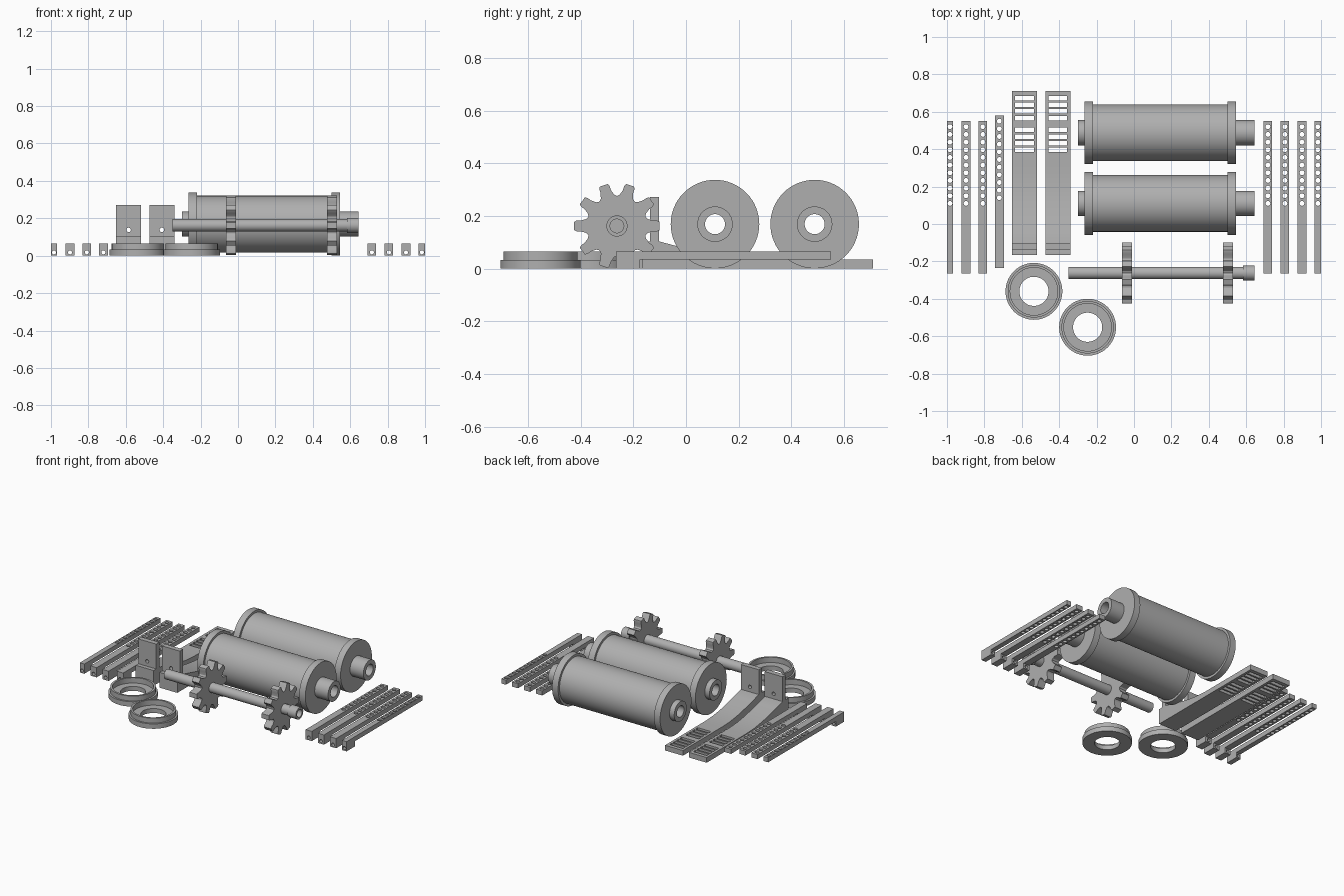
import bpy, bmesh, math
from mathutils import Matrix, Vector

if "Cube" in bpy.data.objects:
    bpy.data.objects.remove(bpy.data.objects["Cube"])

grey = bpy.data.materials.new("light_grey")
grey.diffuse_color = (0.43, 0.43, 0.43, 1)
grey.use_nodes = True
grey.node_tree.nodes["Principled BSDF"].inputs["Base Color"].default_value = grey.diffuse_color

FLAT = Matrix.Identity(3)                               # outline lies in XY
UPRIGHT = Matrix(((1, 0, 0), (0, 0, -1), (0, 1, 0)))    # outline lies in XZ
SIDE = Matrix(((0, 0, 1), (1, 0, 0), (0, 1, 0)))        # outline lies in YZ


def finish(name, bm, frame, loc):
    """Place the mesh, clean it and shade it."""
    bmesh.ops.remove_doubles(bm, verts=bm.verts, dist=1e-5)
    bmesh.ops.transform(bm, matrix=Matrix.Translation(loc) @ frame.to_4x4(), verts=bm.verts)
    bmesh.ops.recalc_face_normals(bm, faces=bm.faces)
    me = bpy.data.meshes.new(name)
    bm.to_mesh(me)
    bm.free()
    me.materials.append(grey)
    ob = bpy.data.objects.new(name, me)
    bpy.context.collection.objects.link(ob)
    bpy.ops.object.select_all(action='DESELECT')
    ob.select_set(True)
    bpy.context.view_layer.objects.active = ob
    bpy.ops.object.shade_smooth_by_angle(angle=math.radians(30))
    return ob


def plate(name, loops, depth, frame, loc):
    """Extrude an outline; further loops become through holes."""
    cu = bpy.data.curves.new(name + "_outline", 'CURVE')
    cu.dimensions = '2D'
    cu.fill_mode = 'BOTH'
    cu.extrude = depth / 2
    for loop in loops:
        sp = cu.splines.new('POLY')
        sp.points.add(len(loop) - 1)
        for p, (a, b) in zip(sp.points, loop):
            p.co = (a, b, 0, 1)
        sp.use_cyclic_u = True
    tmp = bpy.data.objects.new(name + "_outline", cu)
    bpy.context.collection.objects.link(tmp)
    dg = bpy.context.evaluated_depsgraph_get()
    me = bpy.data.meshes.new_from_object(tmp.evaluated_get(dg))
    bm = bmesh.new()
    bm.from_mesh(me)
    bpy.data.objects.remove(tmp)
    bpy.data.curves.remove(cu)
    bpy.data.meshes.remove(me)
    return finish(name, bm, frame, loc)


def lathe(name, profile, frame, loc, segs=64):
    """Spin a closed (radius, height) profile."""
    bm = bmesh.new()
    rings = [[bm.verts.new((r * math.cos(t), r * math.sin(t), h)) for r, h in profile]
             for t in (2 * math.pi * i / segs for i in range(segs))]
    n = len(profile)
    for i in range(segs):
        a, b = rings[i], rings[(i + 1) % segs]
        for j in range(n):
            k = (j + 1) % n
            if profile[j][0] > 0 or profile[k][0] > 0:
                bm.faces.new((a[j], b[j], b[k], a[k]))
    bmesh.ops.dissolve_degenerate(bm, dist=1e-6, edges=bm.edges)
    return finish(name, bm, frame, loc)


def rect(a0, a1, b0, b1):
    return [(a0, b0), (a1, b0), (a1, b1), (a0, b1)]


def circle(a, b, r, n=20):
    return [(a + r * math.cos(2 * math.pi * i / n), b + r * math.sin(2 * math.pi * i / n))
            for i in range(n)]


# Two hollow flanged rollers
roller = [(0.038, -0.30), (0.067, -0.30), (0.067, -0.265), (0.168, -0.265), (0.168, -0.22),
          (0.152, -0.22), (0.152, 0.50), (0.168, 0.50), (0.168, 0.545), (0.067, 0.545),
          (0.067, 0.645), (0.038, 0.645)]
for i, y in enumerate((0.11, 0.488)):
    lathe(f"roller_{i + 1}", roller, SIDE, (0, y, 0.169))

# Axle with a hollow end cap
axle = [(0, -0.35), (0.033, -0.35), (0.033, 0.583), (0.04, 0.583), (0.04, 0.645),
        (0.026, 0.645), (0.026, 0.60), (0, 0.60)]
lathe("axle", axle, SIDE, (0, -0.262, 0.162), 32)

# Two ten-tooth gears
TOOTH = [(-18, 0.114), (-13, 0.119), (-8.5, 0.138), (-7.5, 0.155), (-5.5, 0.163),
         (5.5, 0.163), (7.5, 0.155), (8.5, 0.138), (13, 0.119)]
gear = []
for k in range(10):
    for deg, r in TOOTH:
        t = math.radians(36 * k + deg)
        gear.append((r * math.cos(t), r * math.sin(t)))
for i, x in enumerate((-0.038, 0.502)):
    plate(f"gear_{i + 1}", [gear], 0.054, SIDE, (x, -0.262, 0.162))

# Two stepped collars
collar = [(0.078, 0), (0.152, 0), (0.152, 0.033), (0.14, 0.033), (0.14, 0.066),
          (0.127, 0.066), (0.127, 0.03), (0.078, 0.03)]
for i, (x, y) in enumerate(((-0.535, -0.36), (-0.248, -0.552))):
    lathe(f"collar_{i + 1}", collar, FLAT, (x, y, 0))

# Perforated bars, each standing on a drilled foot
bars = [(-0.984, 0.034, 0), (-0.898, 0.046, 0), (-0.808, 0.046, 0), (-0.72, 0.048, 0.03),
        (0.716, 0.046, 0), (0.807, 0.046, 0), (0.898, 0.046, 0), (0.983, 0.034, 0)]
for i, (x, w, dy) in enumerate(bars):
    holes = [circle(0, 0.52 - 0.041 * k, 0.013, 16) for k in range(11)]
    plate(f"bar_{i + 1}", [rect(-w / 2, w / 2, -0.265, 0.55)] + holes, 0.031, FLAT,
          (x, dy, 0.0505))
    plate(f"bar_foot_{i + 1}", [rect(-w / 2, w / 2, 0, 0.035), circle(0, 0.018, 0.011, 16)],
          0.09, UPRIGHT, (x, dy - 0.22, 0))

# Two ramped brackets: slotted tail, curved ramp, drilled upright
ramp = [(0.37, 0), (0.37, 0.035), (0.28, 0.035), (0.2, 0.039), (0.12, 0.05), (0.04, 0.067),
        (-0.04, 0.087), (-0.104, 0.104), (-0.165, 0.104), (-0.165, 0)]
for i, x in enumerate((-0.585, -0.407)):
    slots = [rect(-0.05, 0.05, top - 0.0355 * k - 0.024, top - 0.0355 * k)
             for top in (0.685, 0.515) for k in range(4)]
    plate(f"bracket_tail_{i + 1}", [rect(-0.067, 0.067, 0.37, 0.71)] + slots, 0.035, FLAT,
          (x, 0, 0.0175))
    plate(f"bracket_ramp_{i + 1}", [ramp], 0.134, SIDE, (x, 0, 0))
    plate(f"bracket_upright_{i + 1}", [rect(-0.067, 0.067, 0.104, 0.272),
                                       circle(0, 0.138, 0.012)],
          0.034, UPRIGHT, (x, -0.12, 0))
